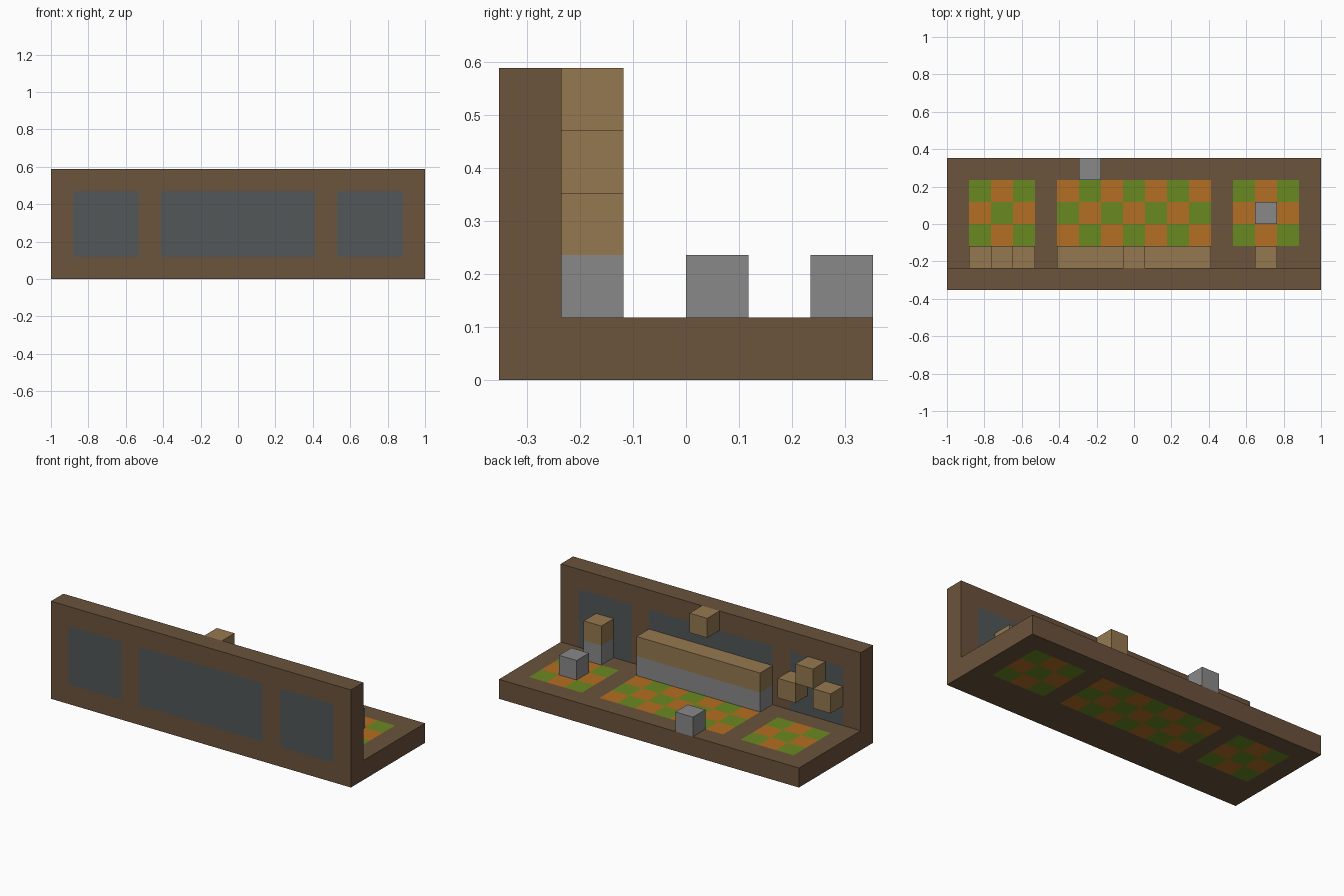
import bpy, bmesh
from mathutils import Vector

cube = bpy.data.objects.get("Cube")
if cube:
    bpy.data.objects.remove(cube, do_unlink=True)

U = 2 / 17                       # one block
ORIGIN = Vector((-8.5, -3, 0))   # corner of the block grid


def material(name, rgb):
    """Flat colour given as sRGB bytes, stored linear."""
    lin = [((c / 255 + 0.055) / 1.055) ** 2.4 for c in rgb] + [1]
    m = bpy.data.materials.new(name)
    m.use_nodes = True
    m.diffuse_color = lin
    bsdf = m.node_tree.nodes["Principled BSDF"]
    bsdf.inputs["Base Color"].default_value = lin
    bsdf.inputs["Roughness"].default_value = 0.9
    return m


BROWN = material("dark_wood", (107, 83, 60))
GLASS = material("window_grey", (82, 87, 88))
GREEN = material("tile_green", (105, 136, 33))
ORANGE = material("tile_orange", (180, 110, 34))
TAN = material("light_wood", (149, 121, 80))
STONE = material("stone_grey", (137, 137, 137))


def cut(bm, axis, value):
    normal, point = Vector((0, 0, 0)), Vector((0, 0, 0))
    normal[axis] = 1
    point[axis] = value
    bmesh.ops.bisect_plane(bm, geom=bm.verts[:] + bm.edges[:] + bm.faces[:],
                           plane_co=point, plane_no=normal, dist=1e-5)


def finish(name, bm, mats, paint=None):
    """Paint faces by rule in grid units, then scale to model size."""
    bmesh.ops.recalc_face_normals(bm, faces=bm.faces)
    bm.normal_update()
    if paint:
        for f in bm.faces:
            f.material_index = paint(f.calc_center_median(), f.normal)
    for v in bm.verts:
        v.co = (v.co + ORIGIN) * U
    mesh = bpy.data.meshes.new(name)
    bm.to_mesh(mesh)
    bm.free()
    for m in mats:
        mesh.materials.append(m)
    ob = bpy.data.objects.new(name, mesh)
    bpy.context.collection.objects.link(ob)
    return ob


def block(name, corner, size, mats, split=None):
    """Box of whole blocks; split paints everything above that height with slot 1."""
    bm = bmesh.new()
    bmesh.ops.create_cube(bm, size=1)
    for v in bm.verts:
        v.co = Vector(corner) + Vector([(c + 0.5) * s for c, s in zip(v.co, size)])
    if split:
        cut(bm, 2, split)
    finish(name, bm, mats, (lambda c, n: int(c.z > split)) if split else None)


# Floor and wall: one L-shaped profile extruded along the width
BAYS = [(1, 4), (5, 12), (13, 16)]


def paint_shell(c, n):
    bay = next((b for b, (lo, hi) in enumerate(BAYS) if lo < c.x < hi), None)
    if bay is None:
        return 0
    if abs(n.y) > 0.5 and c.y < 1.5 and 1 < c.z < 4:
        return 1
    if abs(n.z) > 0.5 and c.z < 1.5 and 2 < c.y < 5:
        odd = (int(c.x) + int(c.y)) % 2
        return 2 if odd == (bay != 1) else 3
    return 0


bm = bmesh.new()
profile = [(0, 0), (6, 0), (6, 1), (1, 1), (1, 5), (0, 5)]
face = bm.faces.new([bm.verts.new((0, y, z)) for y, z in profile])
ext = bmesh.ops.extrude_face_region(bm, geom=[face])
bmesh.ops.translate(bm, vec=(17, 0, 0),
                    verts=[g for g in ext["geom"] if isinstance(g, bmesh.types.BMVert)])
for x in range(1, 17):
    cut(bm, 0, x)
for y in range(1, 6):
    cut(bm, 1, y)
for z in (1, 4):
    cut(bm, 2, z)
finish("floor_and_wall", bm, [BROWN, GLASS, GREEN, ORANGE], paint_shell)

# Counter and pillar: stone base with a wooden top
block("counter", (5, 1, 1), (7, 1, 2), [STONE, TAN], 2)
block("pillar", (14, 1, 1), (1, 1, 2), [STONE, TAN], 2)

# Loose stone seats on the floor
block("stone_seat_side", (14, 3, 1), (1, 1, 1), [STONE])
block("stone_seat_back", (6, 5, 1), (1, 1, 1), [STONE])

# Wooden blocks fixed to the wall
for name, x, z in [("middle_wall_block", 8, 4), ("low_wall_block_outer", 1, 2),
                   ("high_wall_block", 2, 3), ("low_wall_block_inner", 3, 2)]:
    block(name, (x, 1, z), (1, 1, 1), [TAN])
